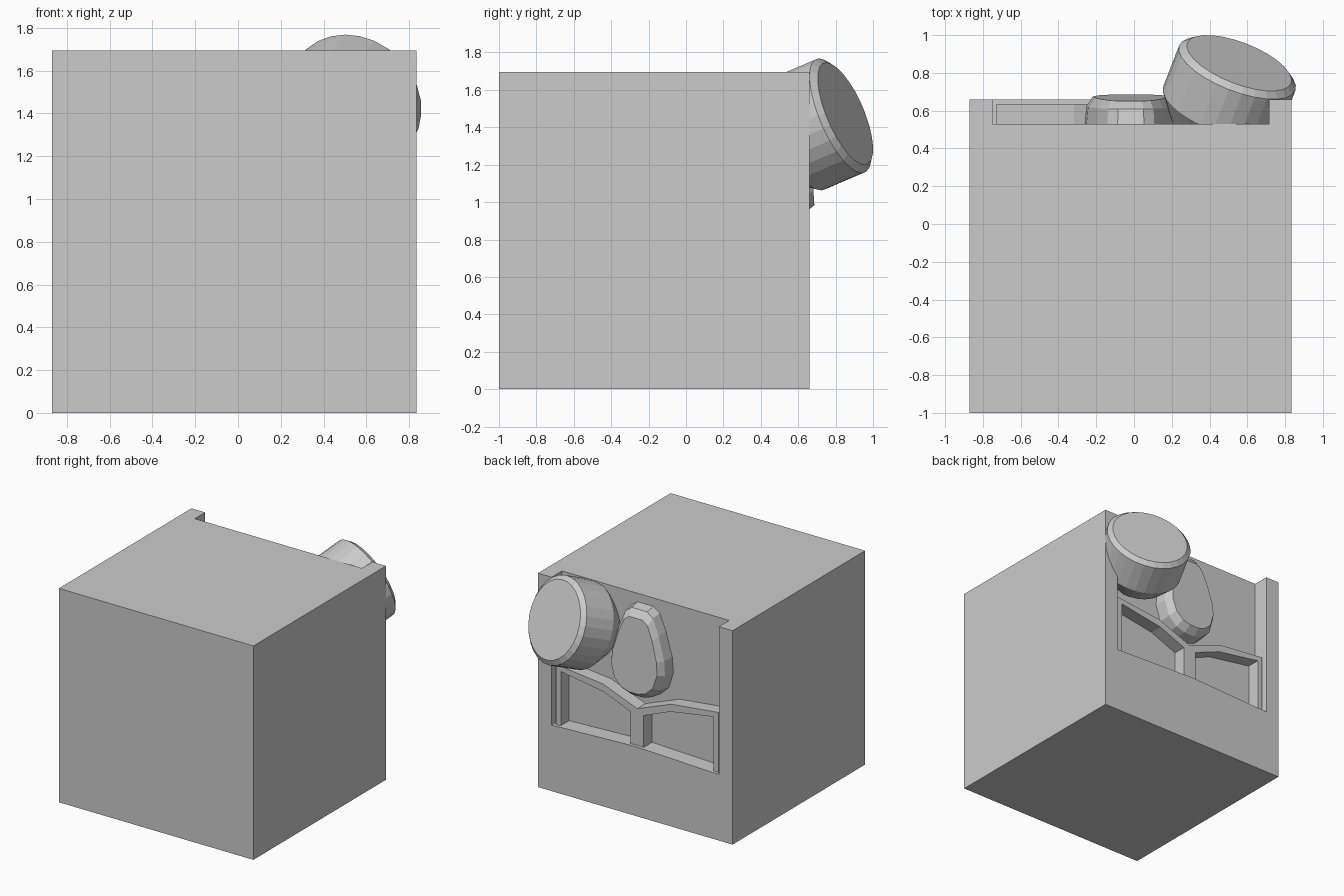
import bpy, bmesh, math
from mathutils import Vector

if "Cube" in bpy.data.objects:
    bpy.data.objects.remove(bpy.data.objects["Cube"])

CX = -0.017  # mid line of the recess and the parts inside it


def make_object(name, bm):
    bmesh.ops.recalc_face_normals(bm, faces=bm.faces)
    mesh = bpy.data.meshes.new(name)
    bm.to_mesh(mesh)
    bm.free()
    obj = bpy.data.objects.new(name, mesh)
    bpy.context.collection.objects.link(obj)
    return obj


def loft(name, rings):
    """Skin a list of equal-length point rings and cap both ends."""
    bm = bmesh.new()
    loops = [[bm.verts.new(p) for p in ring] for ring in rings]
    n = len(loops[0])
    for a, b in zip(loops, loops[1:]):
        for i in range(n):
            j = (i + 1) % n
            bm.faces.new((a[i], a[j], b[j], b[i]))
    bm.faces.new(loops[0])
    bm.faces.new(loops[-1])
    return make_object(name, bm)


def prism(name, profile, y0, y1):
    """Extrude an x-z profile along y."""
    return loft(name, [[(x, y, z) for x, z in profile] for y in (y0, y1)])


def mirrored(half):
    """Complete a right-hand half profile around the mid line."""
    left = [(-u, z) for u, z in reversed(half) if u > 0]
    return [(CX + u, z) for u, z in half + left]


# Main block with an open-topped recess cut in the back
body = prism("body", [(-0.87, 0), (0.835, 0), (0.835, 1.695), (-0.87, 1.695)], -1.0, 0.66)
cutter = prism("recess_cutter", mirrored([(0, 0.55), (0.733, 0.523), (0.733, 1.9)]), 0.53, 0.9)
cutter.hide_render = True
mod = body.modifiers.new("recess", 'BOOLEAN')
mod.operation = 'DIFFERENCE'
mod.solver = 'EXACT'
mod.object = cutter
bpy.context.view_layer.objects.active = body
bpy.ops.object.modifier_apply(modifier=mod.name)
bpy.data.objects.remove(cutter)

# Raised frame with two openings, standing on the recess floor
frame_half = [(0, 0.84), (0.3, 0.955), (0.712, 1.0), (0.712, 0.51), (0.67, 0.51),
              (0.67, 0.955), (0.29, 0.893), (0.057, 0.80), (0.057, 0.53)]
prism("lower_frame", mirrored(frame_half), 0.52, 0.635)

# Pear-shaped boss with a chamfered, slightly tilted front
pear_half = [(0.07, 1.63), (0.125, 1.59), (0.18, 1.46), (0.235, 1.27), (0.245, 1.15),
             (0.205, 1.02), (0.13, 0.95), (0.05, 0.925)]
pear = mirrored(pear_half)


def pear_ring(scale, y, tilt):
    zc = 1.25
    return [(CX + (x - CX) * scale, y - tilt * (z - zc), zc + (z - zc) * scale) for x, z in pear]


loft("pear_boss", [pear_ring(1, 0.52, 0), pear_ring(0.96, 0.62, 0.03), pear_ring(0.82, 0.67, 0.05)])

# Tilted round knob at the upper corner: (depth behind face, radius)
axis = Vector((0.337, 0.865, 0.372)).normalized()
face_center = Vector((0.557, 0.852, 1.473))
side = axis.cross(Vector((0, 0, 1))).normalized()
up = side.cross(axis)
SIDES = 28
rings = []
for depth, radius in [(0, 0.295), (0.03, 0.33), (0.28, 0.33), (0.41, 0.24)]:
    c = face_center - axis * depth
    rings.append([c + radius * (side * math.cos(t) + up * math.sin(t))
                  for t in (2 * math.pi * i / SIDES for i in range(SIDES))])
loft("round_knob", rings)
